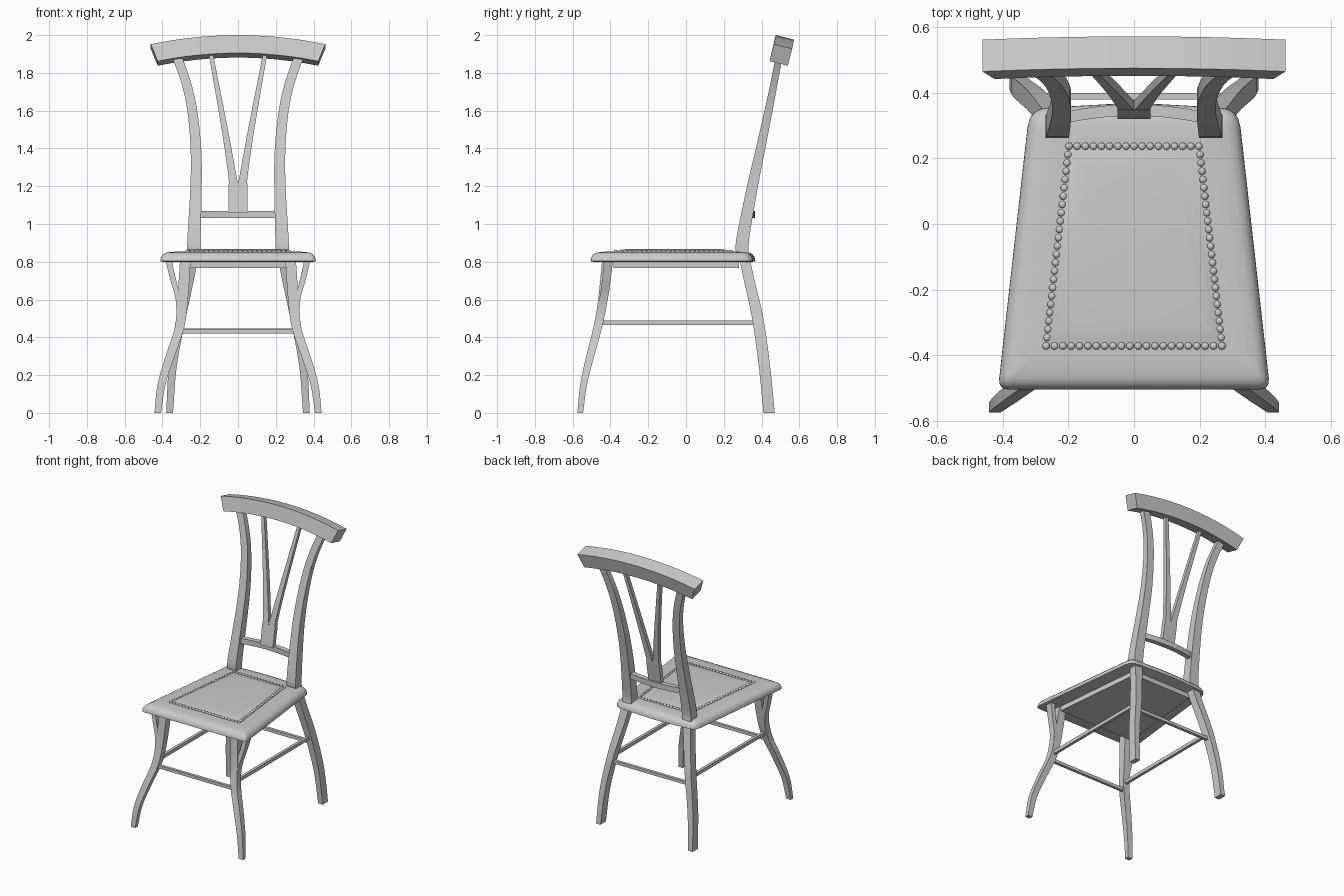
import bpy, bmesh, math
from mathutils import Vector

if "Cube" in bpy.data.objects:
    bpy.data.objects.remove(bpy.data.objects["Cube"])

GREY = (0.6, 0.6, 0.6, 1)
mat = bpy.data.materials.new("plain grey")
mat.use_nodes = True
mat.diffuse_color = GREY
mat.node_tree.nodes["Principled BSDF"].inputs["Base Color"].default_value = GREY


def finish(name, bm, smooth=None):
    bmesh.ops.recalc_face_normals(bm, faces=bm.faces)
    mesh = bpy.data.meshes.new(name)
    bm.to_mesh(mesh)
    bm.free()
    mesh.materials.append(mat)
    ob = bpy.data.objects.new(name, mesh)
    bpy.context.collection.objects.link(ob)
    if smooth:
        bpy.ops.object.select_all(action='DESELECT')
        ob.select_set(True)
        bpy.context.view_layer.objects.active = ob
        bpy.ops.object.shade_smooth_by_angle(angle=math.radians(smooth))
    return ob


def loft(name, rings, smooth=None):
    """Skin a list of closed rings and cap both ends."""
    bm = bmesh.new()
    rows = [[bm.verts.new(p) for p in ring] for ring in rings]
    n = len(rows[0])
    for a, b in zip(rows, rows[1:]):
        for i in range(n):
            j = (i + 1) % n
            bm.faces.new((a[i], a[j], b[j], b[i]))
    bm.faces.new(rows[0])
    bm.faces.new(rows[-1])
    return finish(name, bm, smooth)


def spline(stations, steps=4):
    """Smooth interpolation through stations of any number of values."""
    pts = [Vector(s) for s in stations]
    pts = [2 * pts[0] - pts[1]] + pts + [2 * pts[-1] - pts[-2]]
    out = []
    for p0, p1, p2, p3 in zip(pts, pts[1:], pts[2:], pts[3:]):
        for k in range(steps):
            t = k / steps
            out.append(0.5 * (2 * p1 + (p2 - p0) * t
                       + (2 * p0 - 5 * p1 + 4 * p2 - p3) * t ** 2
                       + (3 * p1 - p0 - 3 * p2 + p3) * t ** 3))
    return out + [pts[-2]]


def limb_pair(name, stations, steps=4):
    """Curved rectangular bar; station = x, y, z, width, depth; both sides."""
    for side, sx in (("left", 1), ("right", -1)):
        rings = []
        for x, y, z, w, d in spline(stations, steps):
            rings.append([(sx * (x + a * w / 2), y + b * d / 2, z)
                          for a, b in ((-1, -1), (1, -1), (1, 1), (-1, 1))])
        loft(f"{side}_{name}", rings)


def box(name, centre, size):
    bm = bmesh.new()
    bmesh.ops.create_cube(bm, size=1)
    for v in bm.verts:
        v.co = Vector(c + p * s for c, p, s in zip(centre, v.co, size))
    return finish(name, bm)


# Legs, corner brackets and back posts
limb_pair("front_leg", [(.425, -.56, 0, .035, .03), (.405, -.542, .15, .042, .036),
                        (.36, -.507, .3, .048, .042), (.31, -.468, .45, .05, .046),
                        (.293, -.44, .6, .056, .05), (.278, -.415, .82, .056, .056)])
limb_pair("front_bracket", [(.31, -.46, .5, .03, .04), (.315, -.437, .6, .03, .045),
                            (.342, -.422, .7, .03, .045), (.37, -.41, .82, .033, .05)])
limb_pair("rear_leg", [(.362, .44, 0, .036, .06), (.345, .415, .25, .042, .06),
                       (.302, .38, .5, .05, .06), (.262, .335, .7, .055, .056),
                       (.237, .305, .84, .06, .056)])
limb_pair("back_post", [(.235, .3, .83, .07, .066), (.233, .3, .92, .07, .068),
                        (.222, .352, 1.2, .06, .058), (.223, .395, 1.4, .056, .05),
                        (.242, .437, 1.6, .052, .043), (.275, .467, 1.75, .052, .038),
                        (.332, .497, 1.91, .054, .036)])

# Forked splat
limb_pair("splat_branch", [(.025, .335, 1.06, .05, .03), (.025, .36, 1.2, .05, .03),
                           (.029, .368, 1.25, .043, .03), (.07, .418, 1.5, .033, .028),
                           (.147, .498, 1.92, .022, .026)])

# Bowed crest rail, leaning back
rings = []
for i in range(13):
    t = i / 6 - 1
    tf = Vector((.462 * t, .475 - .01 * t * t, 2 - .048 * t * t))
    bf = Vector((.425 * t, .452 - .01 * t * t, 1.905 - .043 * t * t))
    lean = Vector((0, .097, -.024))
    rings.append([tf, tf + lean, bf + lean, bf])
loft("crest_rail", rings)

# Bowed lower back rail
rings = []
for i in range(9):
    t = i / 4 - 1
    y = .33 - .022 * t * t
    rings.append([(.205 * t, y + a, 1.05 + b)
                  for a, b in ((0, -.019), (.035, -.019), (.035, .019), (0, .019))])
loft("lower_back_rail", rings)

# Stretchers between the legs
box("front_stretcher", (0, -.468, .43), (.6, .02, .022))
box("rear_stretcher", (0, .39, .435), (.62, .02, .022))
for name, x in (("left", .303), ("right", -.303)):
    box(name + "_stretcher", (x, -.045, .477), (.02, .82, .024))


def trapezoid(front, rear, y0, y1):
    return [Vector((-front, y0)), Vector((front, y0)),
            Vector((rear, y1)), Vector((-rear, y1))]


def seat_ring(d, z):
    """Rounded seat outline pulled in by d, with a slight bow at the rear."""
    c = trapezoid(.415 - d, .318 - d, -.505 + d, .355 - d)
    ring = []
    for i, p in enumerate(c):
        r = max((.035 if i < 2 else .06) - d * .6, .006)
        a = p + (c[i - 1] - p).normalized() * r
        b = p + (c[(i + 1) % 4] - p).normalized() * r
        ring += [(1 - t) ** 2 * a + 2 * t * (1 - t) * p + t * t * b
                 for t in (0, .25, .5, .75, 1)]
        if i == 2:
            ring += [Vector((k * .22, p.y + .012 * (1 - k * k)))
                     for k in (.7, .35, 0, -.35, -.7)]
    return [(p.x, p.y, z) for p in ring]


# Seat with rounded edge, apron slab below
loft("seat", [seat_ring(d, z) for d, z in
              ((.012, .8), (0, .803), (.001, .815), (.007, .83), (.018, .842),
               (.035, .849), (.07, .853), (.12, .854))], 50)
loft("apron", [[(p.x, p.y, z) for p in trapezoid(.3, .235, -.385, .28)]
               for z in (.767, .805)])

# Raised pad
border = (.275, .205, -.37, .237)
rings = []
for d, z in ((0, .848), (0, .854), (.02, .861), (.045, .866), (.07, .868)):
    f, r, y0, y1 = border
    rings.append([(p.x, p.y, z) for p in trapezoid(f - d, r - d, y0 + d, y1 - d)])
loft("seat_pad", rings, 30)

# Row of nail heads around the pad
bm = bmesh.new()
corners = trapezoid(.268, .198, -.372, .237)
for i, a in enumerate(corners):
    b = corners[(i + 1) % 4]
    count = round((b - a).length / .0255)
    for k in range(count):
        p = a.lerp(b, k / count)
        new = bmesh.ops.create_icosphere(bm, subdivisions=2, radius=.0115)["verts"]
        for v in new:
            v.co = Vector((v.co.x + p.x, v.co.y + p.y, v.co.z * .7 + .856))
finish("nail_heads", bm, 60)
